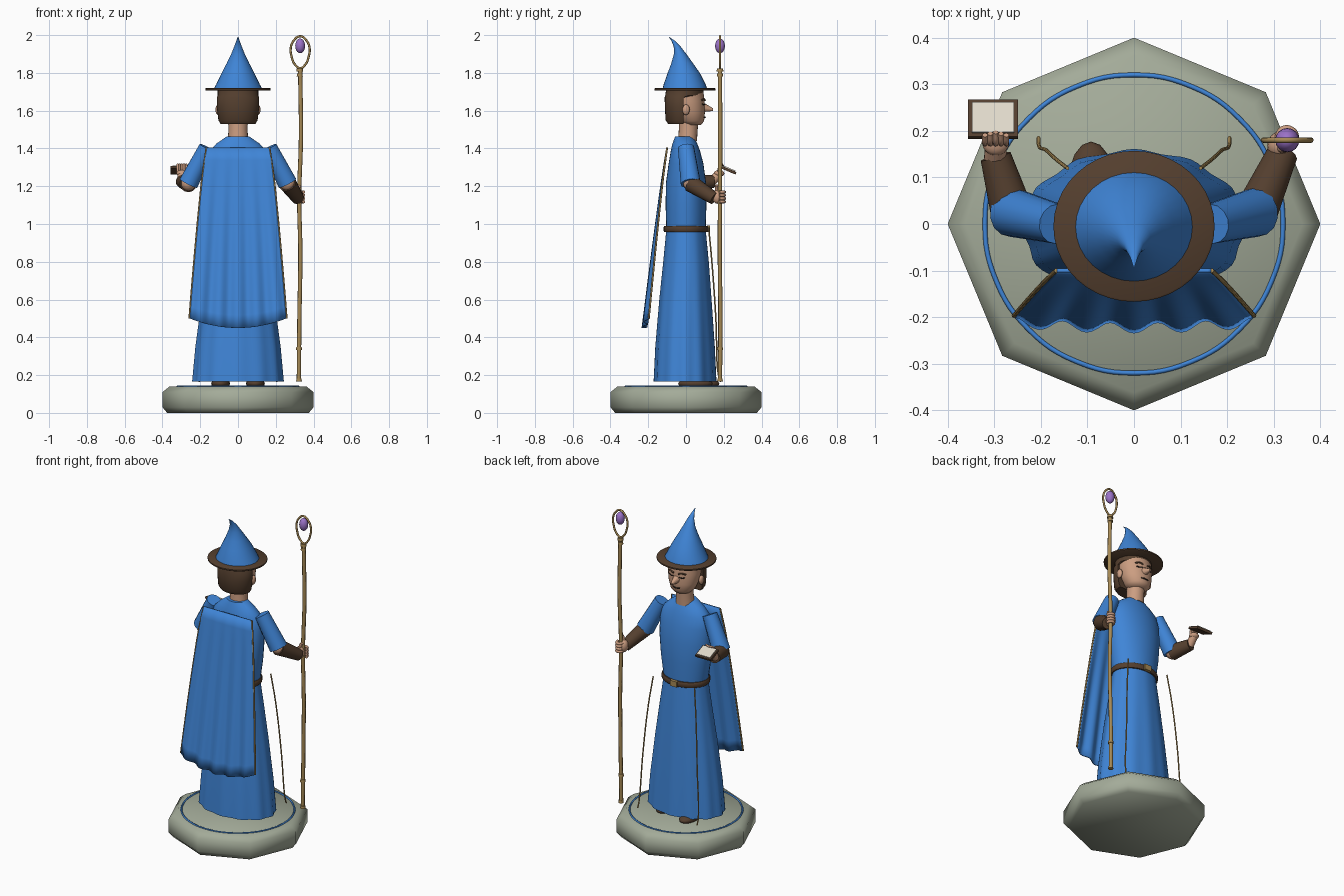
import bpy, bmesh, math
from mathutils import Vector

if "Cube" in bpy.data.objects:
    bpy.data.objects.remove(bpy.data.objects["Cube"])


def material(name, r, g, b):
    m = bpy.data.materials.new(name)
    m.diffuse_color = (r, g, b, 1)
    m.use_nodes = True
    m.node_tree.nodes["Principled BSDF"].inputs["Base Color"].default_value = m.diffuse_color
    return m


BLUE = material("robe blue", 0.05, 0.235, 0.68)
BROWN = material("leather brown", 0.09, 0.05, 0.028)
STONE = material("stone grey", 0.37, 0.41, 0.32)
GOLD = material("old gold", 0.38, 0.25, 0.09)
SKIN = material("skin", 0.60, 0.34, 0.22)
PURPLE = material("crystal purple", 0.33, 0.17, 0.58)
CREAM = material("page cream", 0.75, 0.70, 0.60)
DARK = material("face lines", 0.03, 0.02, 0.015)


def finish(name, bm, mat, angle=40):
    bmesh.ops.recalc_face_normals(bm, faces=bm.faces)
    me = bpy.data.meshes.new(name)
    bm.to_mesh(me)
    bm.free()
    me.materials.append(mat)
    ob = bpy.data.objects.new(name, me)
    bpy.context.collection.objects.link(ob)
    select(ob)
    bpy.ops.object.shade_smooth_by_angle(angle=math.radians(angle))
    return ob


def select(ob):
    bpy.ops.object.select_all(action='DESELECT')
    ob.select_set(True)
    bpy.context.view_layer.objects.active = ob


def loft(name, rings, mat, n=32, shape=None, angle=40):
    """Skin elliptical rings (z, centre y, radius x, radius y), capped."""
    bm = bmesh.new()
    loops = []
    for z, cy, rx, ry in rings:
        loop = []
        for i in range(n):
            a = 2 * math.pi * i / n
            p = Vector((rx * math.cos(a), cy + ry * math.sin(a), z))
            loop.append(bm.verts.new(shape(p, a) if shape else p))
        loops.append(loop)
    for lo, hi in zip(loops, loops[1:]):
        for i in range(n):
            j = (i + 1) % n
            bm.faces.new((lo[i], lo[j], hi[j], hi[i]))
    bm.faces.new(loops[0])
    bm.faces.new(loops[-1])
    return finish(name, bm, mat, angle)


def limb(name, a, b, r1, r2, mat, n=14):
    """Tapered cylinder from a to b."""
    a, b = Vector(a), Vector(b)
    bm = bmesh.new()
    bmesh.ops.create_cone(bm, cap_ends=True, segments=n, radius1=r1, radius2=r2, depth=(b - a).length)
    bmesh.ops.rotate(bm, verts=bm.verts, matrix=(b - a).to_track_quat('Z', 'Y').to_matrix())
    bmesh.ops.translate(bm, verts=bm.verts, vec=(a + b) / 2)
    return finish(name, bm, mat)


def blob(name, c, r, mat, n=16):
    bm = bmesh.new()
    bmesh.ops.create_uvsphere(bm, u_segments=n, v_segments=n // 2 + 2, radius=1)
    bmesh.ops.scale(bm, verts=bm.verts, vec=r)
    bmesh.ops.translate(bm, verts=bm.verts, vec=c)
    return finish(name, bm, mat, 80)


def box(name, c, size, mat, tilt=0):
    bm = bmesh.new()
    bmesh.ops.create_cube(bm, size=1)
    bmesh.ops.scale(bm, verts=bm.verts, vec=size)
    ob = finish(name, bm, mat)
    ob.location, ob.rotation_euler = c, (tilt, 0, 0)
    return ob


def tube(name, pts, r, mat, cyclic=False):
    cu = bpy.data.curves.new(name, 'CURVE')
    cu.dimensions, cu.bevel_depth, cu.bevel_resolution = '3D', r, 2
    cu.resolution_u, cu.use_fill_caps = 6, True
    sp = cu.splines.new('BEZIER')
    sp.bezier_points.add(len(pts) - 1)
    for bp, p in zip(sp.bezier_points, pts):
        bp.co, bp.handle_left_type, bp.handle_right_type = p, 'AUTO', 'AUTO'
    sp.use_cyclic_u = cyclic
    cu.materials.append(mat)
    ob = bpy.data.objects.new(name, cu)
    bpy.context.collection.objects.link(ob)
    select(ob)
    bpy.ops.object.convert(target='MESH')
    return ob


# Octagonal plinth with a painted ring
loft("plinth", [(0, 0, .375, .375), (.03, 0, .4, .4), (.11, 0, .4, .4), (.14, 0, .362, .362)],
     STONE, 8, angle=60)
tube("plinth_ring", [(.32 * math.cos(i * math.pi / 8), .32 * math.sin(i * math.pi / 8), .141)
                     for i in range(16)], .005, BLUE, True)


# Robe: folded skirt and torso
def fold(p, a):
    k = .025 * (1.0 - p.z) * math.cos(12 * a)
    return Vector((p.x * (1 + k), p.y * (1 + k), p.z))


loft("skirt", [(.165, -.005, .238, .163), (.35, -.005, .222, .155), (.6, -.003, .19, .137),
               (.8, 0, .16, .12), (.97, 0, .135, .104)], BLUE, 72, fold)
loft("torso", [(.96, 0, .135, .104), (1.1, 0, .157, .108), (1.22, 0, .168, .106), (1.32, 0, .168, .092),
               (1.385, -.003, .155, .078), (1.425, -.006, .115, .066), (1.462, -.008, .062, .05)], BLUE)
loft("belt", [(.957, 0, .143, .114), (.962, 0, .147, .118), (.984, 0, .147, .118), (.99, 0, .143, .114)], BROWN)
box("buckle", (0, .118, .974), (.045, .016, .034), GOLD)

# Shoes and skirt trim cords
for s, y in ((-1, .085), (1, .05)):
    blob("shoe", (s * .092, y, .155), (.05, .092, .028), BROWN)
    tube("skirt_trim", [(s * .143, .12, .98), (s * .165, .137, .8), (s * .188, .158, .5),
                        (s * .205, .172, .2), (s * .205, .185, .165)], .004, GOLD)


# Cape: rippled sheet hanging from the shoulders
def cape_point(u, t):
    half = .165 + .09 * t ** .8
    y = -.10 - .12 * t ** .9 - .011 * t * math.cos(5 * math.pi * u) + .012 * u * u * t
    return Vector((half * u, y, 1.405 - t * (.955 - .05 * u * u)))


bm = bmesh.new()
U, T = 50, 14
grid = [[bm.verts.new(cape_point(2 * i / U - 1, j / T)) for i in range(U + 1)] for j in range(T + 1)]
for j in range(T):
    for i in range(U):
        bm.faces.new((grid[j][i], grid[j][i + 1], grid[j + 1][i + 1], grid[j + 1][i]))
cape = finish("cape", bm, BLUE)
mod = cape.modifiers.new("thickness", 'SOLIDIFY')
mod.thickness, mod.offset = .008, 0
for s in (-1, 1):
    tube("cape_trim", [cape_point(s * 1.01, t / 6) for t in range(7)], .005, GOLD)

# Neck, head and hair
loft("neck", [(1.44, .008, .055, .05), (1.5, .012, .05, .05), (1.56, .015, .052, .052)], SKIN, 20)
loft("head", [(1.525, .035, .05, .045), (1.545, .03, .072, .066), (1.59, .02, .09, .08),
              (1.65, .011, .1, .088), (1.715, .0, .098, .09)], SKIN, 32, angle=60)


def hairline(p, a):
    return Vector((p.x, min(p.y, -.012) if p.z < 1.675 else p.y, p.z))


loft("hair", [(1.53, -.025, .092, .07), (1.55, -.025, .104, .083), (1.62, -.022, .112, .09),
              (1.67, -.02, .112, .093), (1.68, -.01, .108, .1), (1.715, -.005, .108, .1)], BROWN, 32, hairline)
limb("nose", (0, .075, 1.62), (0, .143, 1.605), .03, .007, SKIN, 10)
tube("mouth", [(-.025, .093, 1.567), (0, .101, 1.565), (.025, .093, 1.567)], .004, DARK)
for s in (-1, 1):
    blob("ear", (s * .106, .0, 1.605), (.013, .02, .028), SKIN, 12)
    tube("eye", [(s * .02, .099, 1.635), (s * .037, .094, 1.632), (s * .054, .086, 1.635)], .0035, DARK)
    tube("eyebrow", [(s * .016, .1, 1.655), (s * .037, .096, 1.661), (s * .06, .083, 1.656)], .005, BROWN)

# Hat with bent tip
loft("hat_brim", [(1.706, -.005, .169, .158), (1.709, -.005, .173, .162),
                  (1.717, -.005, .173, .162), (1.72, -.005, .169, .158)], BROWN, 40)
loft("hat_cone", [(1.715, -.006, .128, .118), (1.74, -.007, .115, .111), (1.8, -.012, .086, .085),
                  (1.85, -.02, .06, .058), (1.9, -.031, .036, .033), (1.94, -.047, .02, .018),
                  (1.97, -.068, .009, .009), (1.99, -.09, .002, .002)], BLUE, 32, angle=70)

# Arms: sleeve, elbow, bracer
arms = [((.165, .0, 1.405), (.262, .025, 1.215), (.318, .15, 1.135)),
        ((-.165, .0, 1.405), (-.262, .025, 1.215), (-.297, .145, 1.225))]
for shoulder, elbow, wrist in arms:
    limb("sleeve", shoulder, elbow, .043, .053, BLUE)
    blob("elbow", elbow, (.04, .04, .04), SKIN)
    limb("bracer", elbow, wrist, .047, .034, BROWN)

# Staff hand gripping
blob("staff_palm", (.312, .168, 1.145), (.026, .03, .038), SKIN)
for i in range(4):
    z = 1.118 + .017 * i
    tube("staff_finger", [(.308, .178, z), (.32, .202, z), (.34, .199, z), (.348, .178, z)], .0085, SKIN)
tube("staff_thumb", [(.312, .165, 1.16), (.318, .162, 1.185), (.328, .163, 1.205)], .009, SKIN)

# Book hand, fingers hooked over the near edge
limb("book_wrist", (-.297, .135, 1.225), (-.297, .175, 1.265), .026, .022, SKIN)
blob("book_palm", (-.297, .175, 1.268), (.029, .028, .018), SKIN)
for i in range(-2, 3):
    x = -.297 + .0115 * i
    tube("book_finger", [(x, .172, 1.27), (x, .176, 1.3), (x, .197 - .003 * abs(i), 1.316)], .006, SKIN)

# Open book
TILT = -.4
box("book_cover", (-.303, .225, 1.285), (.107, .086, .014), BROWN, TILT)
box("book_pages", (-.303, .228, 1.293), (.09, .07, .008), CREAM, TILT)

# Staff, pointed loop and crystal
tube("staff", [(.322, .18, .17), (.325, .182, .5), (.33, .179, .85), (.324, .18, 1.15),
               (.333, .181, 1.45), (.329, .18, 1.82)], .0115, GOLD)
for z, r in ((.175, .015), (.34, .016), (1.79, .016), (1.815, .018)):
    limb("staff_collar", (.327 if z > 1 else .323, .18, z - .008),
         (.327 if z > 1 else .323, .18, z + .008), r, r * .9, GOLD, 12)
side = [(0, 1.825), (.028, 1.845), (.046, 1.89), (.05, 1.93), (.036, 1.968), (0, 1.994)]
outline = side + [(-x, z) for x, z in side[-2:0:-1]]
tube("staff_loop", [(.329 + x, .18, z) for x, z in outline], .006, GOLD, True)
blob("crystal", (.329, .18, 1.943), (.026, .026, .039), PURPLE)
